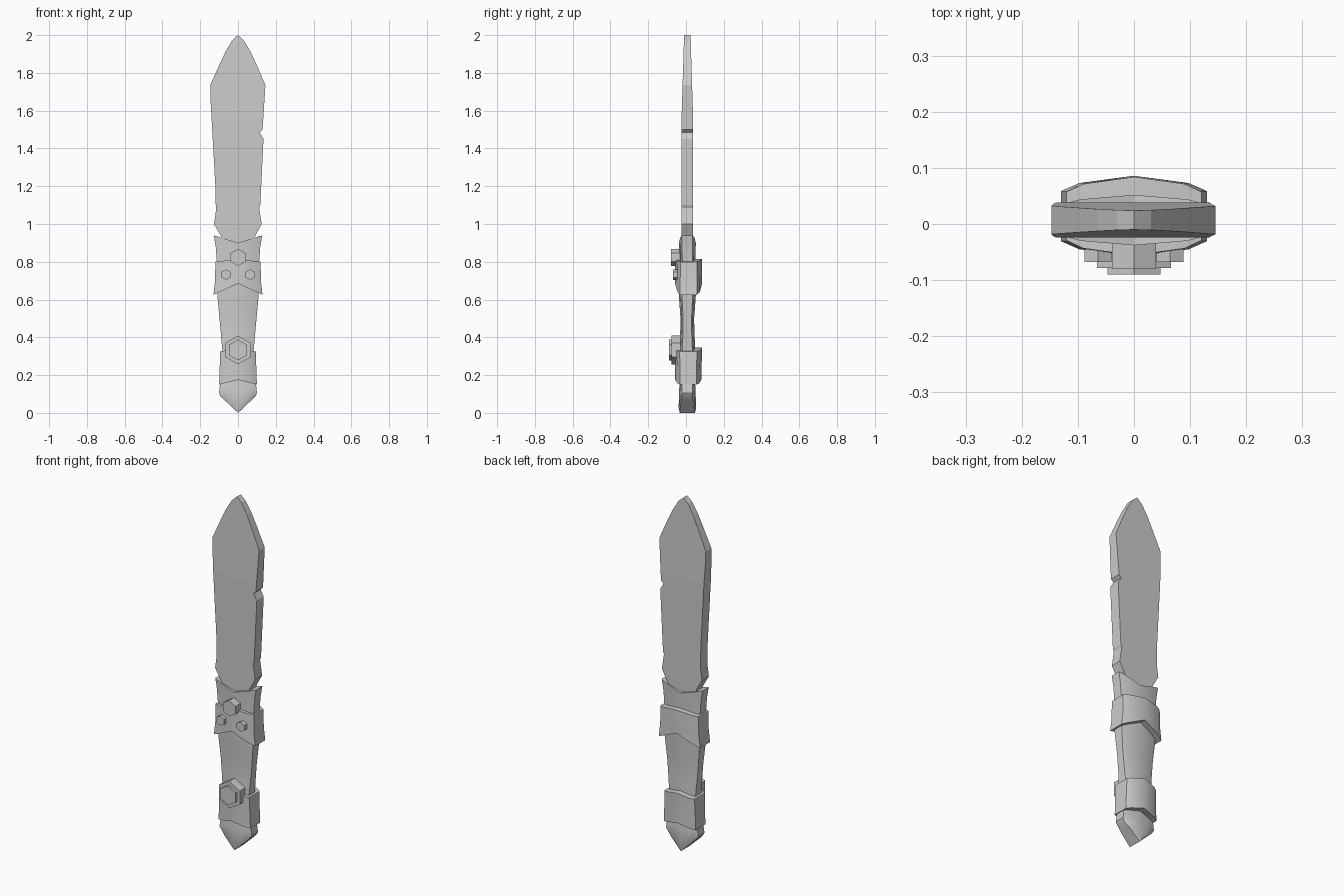
import bpy, bmesh, math
from mathutils import Matrix

if "Cube" in bpy.data.objects:
    bpy.data.objects.remove(bpy.data.objects["Cube"])

YC = 0.007  # middle of the blade thickness


def finish(bm, name, smooth=None):
    bmesh.ops.recalc_face_normals(bm, faces=bm.faces[:])
    me = bpy.data.meshes.new(name)
    bm.to_mesh(me)
    bm.free()
    ob = bpy.data.objects.new(name, me)
    bpy.context.collection.objects.link(ob)
    if smooth:
        bpy.ops.object.select_all(action='DESELECT')
        bpy.context.view_layer.objects.active = ob
        ob.select_set(True)
        bpy.ops.object.shade_smooth_by_angle(angle=math.radians(smooth))
    return ob


# Faceted sleeve: rings of (side z, middle z, half width, half depth, y centre)
def sleeve(name, rings):
    half = [(-1, .62), (-.75, .82), (0, 1), (.75, .82), (1, .62)]
    section = [(x, -y) for x, y in half] + [(x, y) for x, y in reversed(half)]
    n = len(section)
    bm = bmesh.new()
    loops = [[bm.verts.new((x * w, yc + y * d, zm + (zs - zm) * abs(x)))
              for x, y in section] for zs, zm, w, d, yc in rings]
    for a, b in zip(loops, loops[1:]):
        for i in range(n):
            j = (i + 1) % n
            bm.faces.new((a[i], a[j], b[j], b[i]))
    for loop in (loops[0], loops[-1]):
        for i in range(4):
            bm.faces.new((loop[i], loop[i + 1], loop[n - 2 - i], loop[n - 1 - i]))
    return finish(bm, name, 30)


# Hexagonal stud, point up, facing the front
def stud(name, x, z, r, y_front, y_back=-.03):
    bm = bmesh.new()
    m = (Matrix.Translation((x, (y_front + y_back) / 2, z))
         @ Matrix.Rotation(math.pi / 2, 4, 'X') @ Matrix.Rotation(math.pi / 2, 4, 'Z'))
    res = bmesh.ops.create_cone(bm, cap_ends=True, segments=6, radius1=r, radius2=r,
                                depth=y_back - y_front)
    # force a vertex onto the vertical axis whatever the start angle
    v = res['verts'][0].co
    turn = Matrix.Rotation(-math.atan2(v.y, v.x), 4, 'Z')
    bm.transform(m @ turn)
    return finish(bm, name)


# Blade: nicked outline, split, thickened and thinned towards the tip
right = [(0, 2), (.03, 1.973), (.065, 1.915), (.1, 1.84), (.145, 1.735), (.13, 1.5),
         (.115, 1.485), (.135, 1.45), (.118, 1.1), (.112, 1.085), (.125, 1.0),
         (.09, .935), (.085, .86)]
left = [(-.085, .86), (-.09, .935), (-.127, 1.0), (-.117, 1.07), (-.12, 1.2),
        (-.145, 1.65), (-.147, 1.735), (-.1, 1.84), (-.065, 1.915), (-.03, 1.973)]
bm = bmesh.new()
bm.faces.new([bm.verts.new((x, 0, z)) for x, z in right + left])
for co, no in (((0, 0, 1.55), (0, 0, 1)), ((0, 0, 1.735), (0, 0, 1)), ((0, 0, 0), (1, 0, 0))):
    bmesh.ops.bisect_plane(bm, geom=bm.verts[:] + bm.edges[:] + bm.faces[:],
                           plane_co=co, plane_no=no, dist=1e-5)
front = bm.verts[:]
ext = bmesh.ops.extrude_face_region(bm, geom=bm.faces[:], use_keep_orig=True)
back = {g for g in ext['geom'] if isinstance(g, bmesh.types.BMVert)}
for v in bm.verts:
    t = max(0, (v.co.z - 1.55) / .45)
    v.co.y = YC + (1 if v in back else -1) * (.031 - .014 * t)
finish(bm, "blade")

# Grip with its flared collar
sleeve("collar", [(.70, .70, .108, .043, YC), (.80, .80, .112, .043, YC),
                  (.88, .86, .118, .044, YC), (.94, .90, .128, .045, YC)])
sleeve("grip", [(.12, .12, .082, .04, YC), (.33, .33, .083, .043, YC),
                (.41, .41, .090, .038, YC), (.50, .50, .098, .036, YC),
                (.62, .62, .109, .045, YC), (.72, .72, .11, .045, YC)])

# Wrapped metal bands
sleeve("upper_band", [(.625, .685, .13, .072, .014), (.70, .74, .121, .072, .014),
                      (.80, .815, .12, .070, .014)])
sleeve("lower_band", [(.15, .175, .1, .07, .012), (.24, .26, .097, .071, .012),
                      (.325, .345, .094, .074, .012)])

# Pointed pommel
sleeve("pommel", [(.085, 0, .09, .040, YC), (.105, .025, .101, .046, YC),
                  (.145, .11, .096, .044, YC), (.18, .18, .085, .04, YC)])

# Studs
stud("upper_stud", 0, .823, .045, -.080)
for side, label in ((-1, "left"), (1, "right")):
    stud("small_stud_" + label, side * .064, .732, .028, -.068)
stud("large_stud_base", 0, .333, .076, -.078)
stud("large_stud_cap", 0, .333, .055, -.090)
